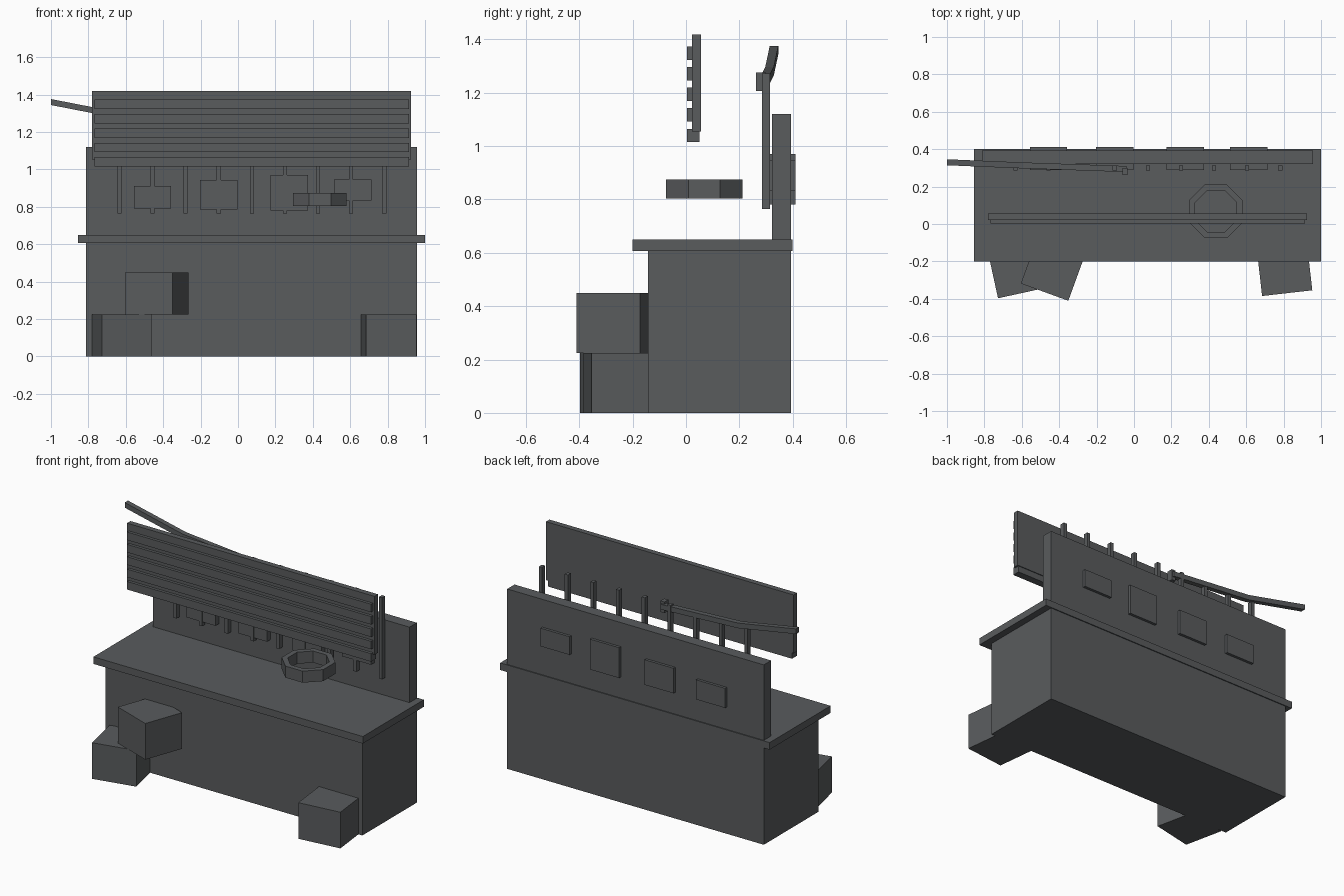
import bpy, bmesh, math
from mathutils import Matrix, Vector

if "Cube" in bpy.data.objects:
    bpy.data.objects.remove(bpy.data.objects["Cube"])

grey = bpy.data.materials.new("slate_grey")
grey.diffuse_color = (0.1, 0.106, 0.11, 1)
grey.use_nodes = True
grey.node_tree.nodes["Principled BSDF"].inputs["Base Color"].default_value = grey.diffuse_color


def finish(name, bm):
    bmesh.ops.recalc_face_normals(bm, faces=bm.faces)
    me = bpy.data.meshes.new(name)
    bm.to_mesh(me)
    bm.free()
    me.materials.append(grey)
    ob = bpy.data.objects.new(name, me)
    bpy.context.collection.objects.link(ob)
    return ob


def box(name, x0, x1, y0, y1, z0, z1):
    bm = bmesh.new()
    bmesh.ops.create_cube(bm, size=1)
    for v in bm.verts:
        v.co = Vector((x0 + (v.co.x + .5) * (x1 - x0),
                       y0 + (v.co.y + .5) * (y1 - y0),
                       z0 + (v.co.z + .5) * (z1 - z0)))
    return finish(name, bm)


def crate(name, x, y, z, angle):
    # (x, y, z) is the front left bottom corner
    ob = box(name, 0, .27, 0, .254, 0, .225)
    ob.data.transform(Matrix.Translation((x, y, z)) @ Matrix.Rotation(math.radians(angle), 4, 'Z'))


# counter, worktop and back wall
box("counter_body", -.812, .956, -.142, .394, 0, .607)
box("countertop", -.856, 1, -.2, .4, .606, .65)
box("back_wall", -.812, .956, .322, .394, .65, 1.12)

# crates in front
crate("crate_left", -.727, -.397, 0, 12.3)
crate("crate_stacked", -.605, -.318, .225, -20)
crate("crate_right", .685, -.385, 0, 6.5)

# slatted sign board
box("sign_board", -.78, .925, .022, .056, 1.054, 1.418)
for i in range(5):
    z = 1.015 + i * .077
    box("sign_slat", -.766, .914, .004, .051, z, z + .05)

# row of posts along the wall
for i in range(9):
    x = -.634 + i * .177
    box("post", x - .011, x + .011, .285, .314, .765, 1.273)

# panels set through the wall
for x, z0, z1 in ((-.457, .79, .912), (-.102, .786, .942), (.273, .781, .97), (.614, .834, .947)):
    box("wall_panel", x - .1, x + .1, .288, .411, z0, z1)

# octagonal ring hovering over the counter
bm = bmesh.new()
rings = []
for a, z in ((.143, .803), (.143, .875), (.111, .875), (.111, .803)):
    r = a / math.cos(math.pi / 8)
    rings.append([bm.verts.new((.438 + r * math.cos((k + .5) * math.pi / 4),
                                .068 + r * math.sin((k + .5) * math.pi / 4), z)) for k in range(8)])
for i in range(4):
    a, b = rings[i], rings[(i + 1) % 4]
    for k in range(8):
        bm.faces.new((a[k], a[(k + 1) % 8], b[(k + 1) % 8], b[k]))
finish("octagon_ring", bm)

# bent arm with its bracket
bm = bmesh.new()
h = .016
rings = [[bm.verts.new((x, y + dy * h, z + dz * h)) for dy, dz in ((-1, -1), (1, -1), (1, 1), (-1, 1))]
         for x, y, z in ((-.04, .294, 1.243), (-.59, .313, 1.28), (-1, .33, 1.36))]
for a, b in zip(rings, rings[1:]):
    for k in range(4):
        bm.faces.new((a[k], a[(k + 1) % 4], b[(k + 1) % 4], b[k]))
bm.faces.new(rings[0])
bm.faces.new(rings[-1])
finish("bent_arm", bm)
box("arm_bracket", -.062, -.034, .263, .3, 1.206, 1.275)
